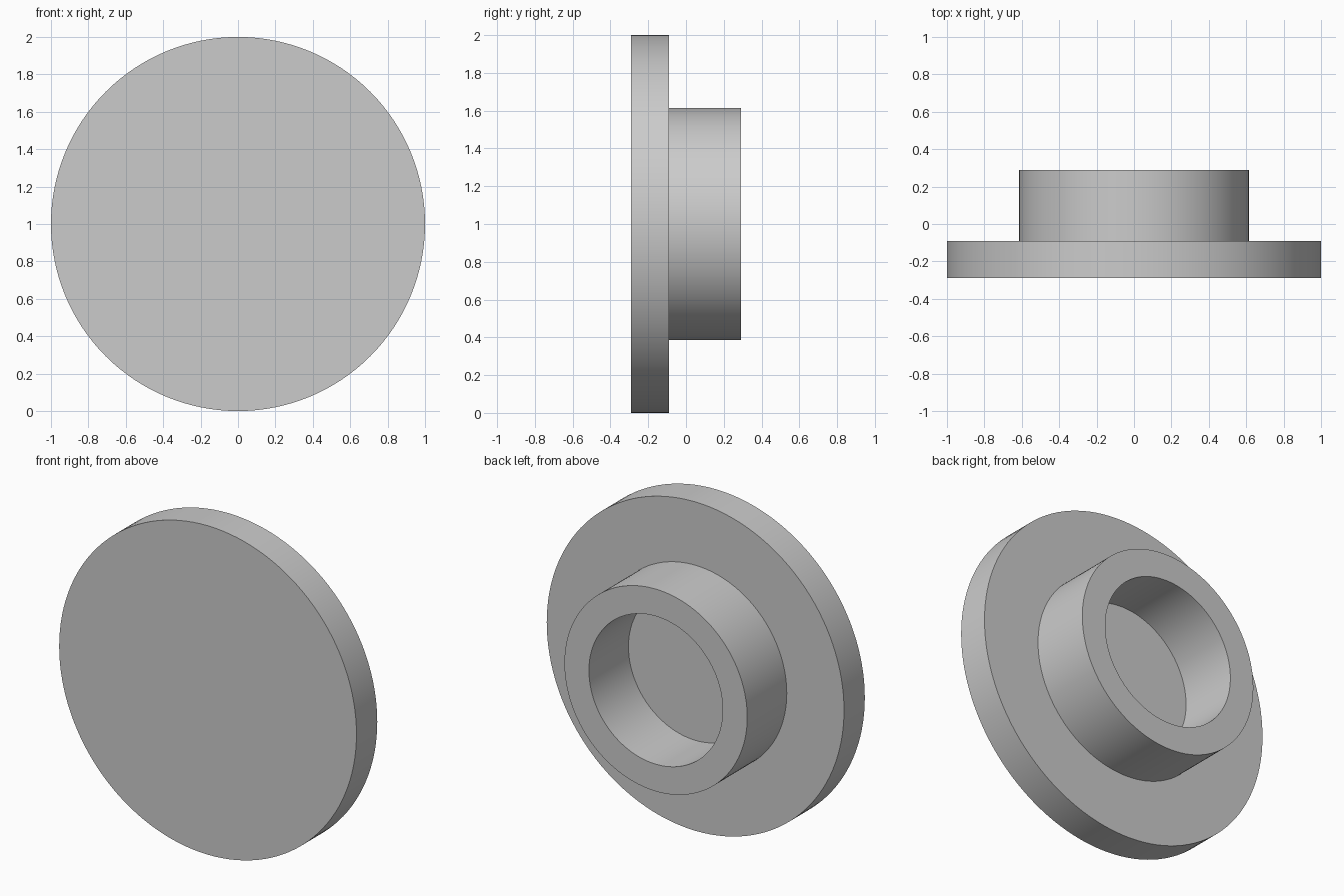
import bpy
import bmesh
from math import radians, tau
from mathutils import Vector

default = bpy.data.objects.get("Cube")
if default:
    bpy.data.objects.remove(default, do_unlink=True)

SIDES = 128
FLANGE_R, COLLAR_R, BORE_R = 1.0, 0.615, 0.45
FRONT, STEP, BACK = -0.29, -0.09, 0.29

# Plain grey finish
grey = bpy.data.materials.new("plain_grey")
grey.use_nodes = True
colour = (0.6, 0.6, 0.6, 1)
grey.diffuse_color = colour
grey.node_tree.nodes["Principled BSDF"].inputs["Base Color"].default_value = colour


def lathe(name, profile, height):
    """Revolve (radius, y) points around a y-parallel axis at the given height."""
    bm = bmesh.new()
    verts = [bm.verts.new((r, y, 0)) for r, y in profile]
    edges = [bm.edges.new(pair) for pair in zip(verts, verts[1:])]
    bmesh.ops.spin(bm, geom=verts + edges, cent=(0, 0, 0), axis=(0, 1, 0),
                   angle=tau, steps=SIDES)
    bmesh.ops.remove_doubles(bm, verts=bm.verts, dist=0.0001)
    # Close the front face and the bore floor
    bmesh.ops.holes_fill(bm, edges=[e for e in bm.edges if e.is_boundary], sides=0)
    bmesh.ops.recalc_face_normals(bm, faces=bm.faces)
    bmesh.ops.translate(bm, verts=bm.verts, vec=Vector((0, 0, height)))
    mesh = bpy.data.meshes.new(name)
    bm.to_mesh(mesh)
    bm.free()
    mesh.materials.append(grey)
    obj = bpy.data.objects.new(name, mesh)
    bpy.context.collection.objects.link(obj)
    bpy.ops.object.select_all(action="DESELECT")
    obj.select_set(True)
    bpy.context.view_layer.objects.active = obj
    bpy.ops.object.shade_smooth_by_angle(angle=radians(30))
    return obj


# Solid flange with a hollow collar on its back; the bore stops at the flange
lathe("flanged_collar", [
    (FLANGE_R, FRONT),
    (FLANGE_R, STEP),
    (COLLAR_R, STEP),
    (COLLAR_R, BACK),
    (BORE_R, BACK),
    (BORE_R, STEP),
], FLANGE_R)
